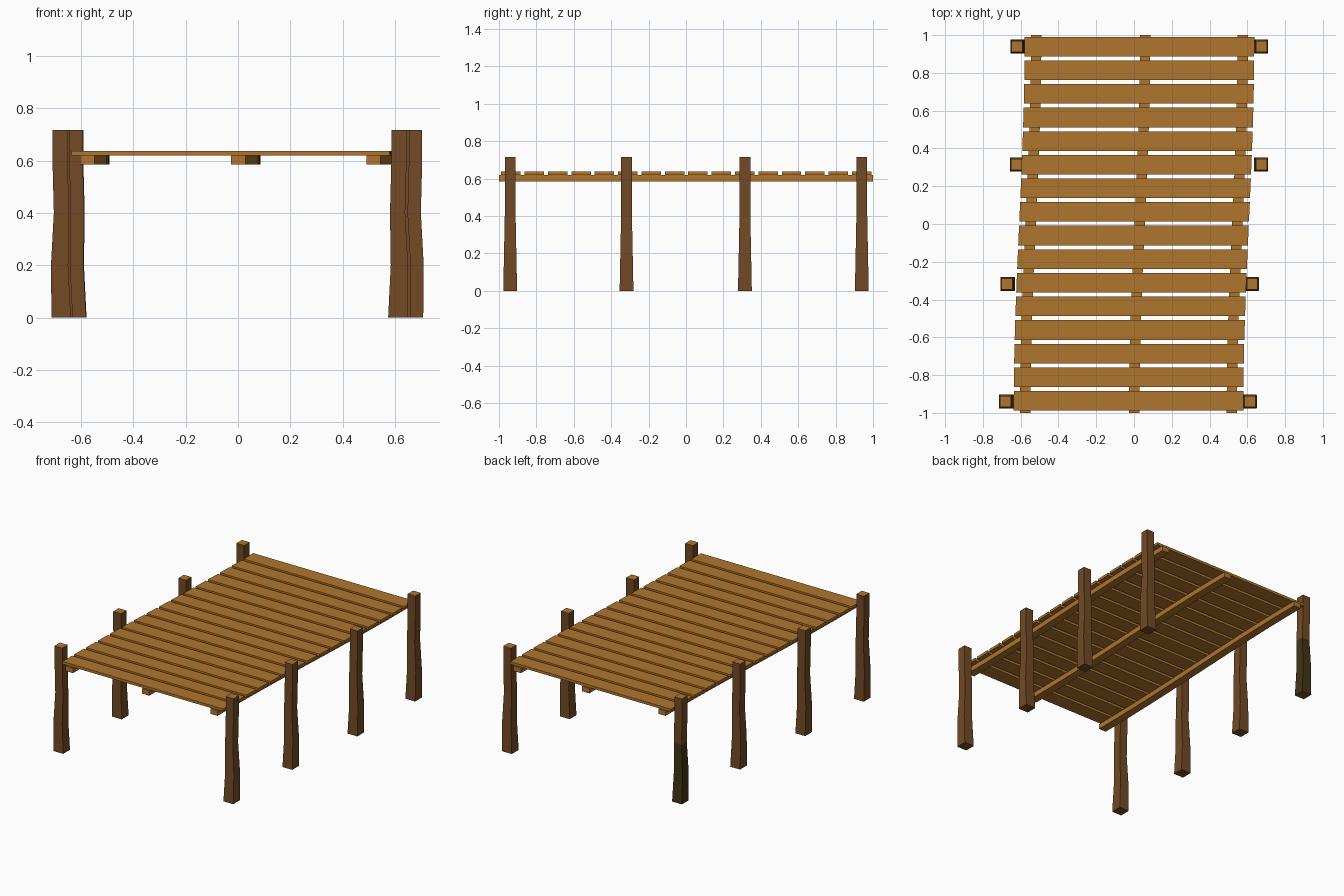
import bpy, bmesh, math

if "Cube" in bpy.data.objects:
    bpy.data.objects.remove(bpy.data.objects["Cube"])


def material(name, rgb):
    lin = [((c / 255 + 0.055) / 1.055) ** 2.4 for c in rgb]
    m = bpy.data.materials.new(name)
    m.diffuse_color = (*lin, 1)
    m.use_nodes = True
    m.node_tree.nodes["Principled BSDF"].inputs["Base Color"].default_value = m.diffuse_color
    return m


WOOD = material("light wood", (176, 118, 45))
BARK = material("dark wood", (114, 74, 38))
MOSS = material("damp wood", (66, 52, 20))


def shift(y):
    """Sideways sway of the whole jetty along its length."""
    return 0.029 * math.sin(y * math.pi / 2)


def loft(name, rings, mats):
    """Closed four-sided tube through a list of rings."""
    bm = bmesh.new()
    vs = [[bm.verts.new(p) for p in r] for r in rings]
    for a, b in zip(vs, vs[1:]):
        for i in range(4):
            j = (i + 1) % 4
            bm.faces.new((a[i], a[j], b[j], b[i]))
    bm.faces.new(vs[0][::-1])
    bm.faces.new(vs[-1])
    bmesh.ops.recalc_face_normals(bm, faces=bm.faces[:])
    me = bpy.data.meshes.new(name)
    bm.to_mesh(me)
    bm.free()
    for m in mats:
        me.materials.append(m)
    ob = bpy.data.objects.new(name, me)
    bpy.context.collection.objects.link(ob)
    return ob


def bar(name, x0, x1, ys, z0, z1):
    """Box running along y that follows the sway."""
    rings = [[(x0 + shift(y), y, z0), (x1 + shift(y), y, z0),
              (x1 + shift(y), y, z1), (x0 + shift(y), y, z1)] for y in ys]
    return loft(name, rings, [WOOD])


# deck planks
for i in range(16):
    y = -0.936 + i * 0.125
    bar(f"deck_plank_{i + 1}", -0.608, 0.608, (y - 0.052, y + 0.052), 0.619, 0.637)

# long support beams
for side, x in (("left", -0.547), ("middle", 0.03), ("right", 0.547)):
    bar(f"{side}_beam", x - 0.0275, x + 0.0275,
        [-1 + k / 8 for k in range(17)], 0.585, 0.619)

# posts: height, half width, outward bend
PROFILE = ((0, 0.037, -0.004), (0.2, 0.033, 0.002), (0.4, 0.029, -0.005), (0.59, 0.029, 0), (0.717, 0.029, 0))
ROWS = ((-0.94, -0.68, 0.615), (-0.318, -0.672, 0.626), (0.315, -0.622, 0.675), (0.94, -0.62, 0.675))
for n, (y, xl, xr) in enumerate(ROWS):
    for side, x, s in (("left", xl, -1), ("right", xr, 1)):
        rings = [[(x + s * b + sx * h, y + sy * h, z)
                  for sx, sy in ((-1, -1), (1, -1), (1, 1), (-1, 1))]
                 for z, h, b in PROFILE]
        ob = loft(f"{side}_post_{n + 1}", rings, [BARK, WOOD, MOSS])
        for p in ob.data.polygons:
            if p.normal.z > 0.9:
                p.material_index = 1      # cut top end
            elif side == "left" and n == 3 and 0.01 < p.center.z < 0.4:
                p.material_index = 2      # damp lower part of one post
